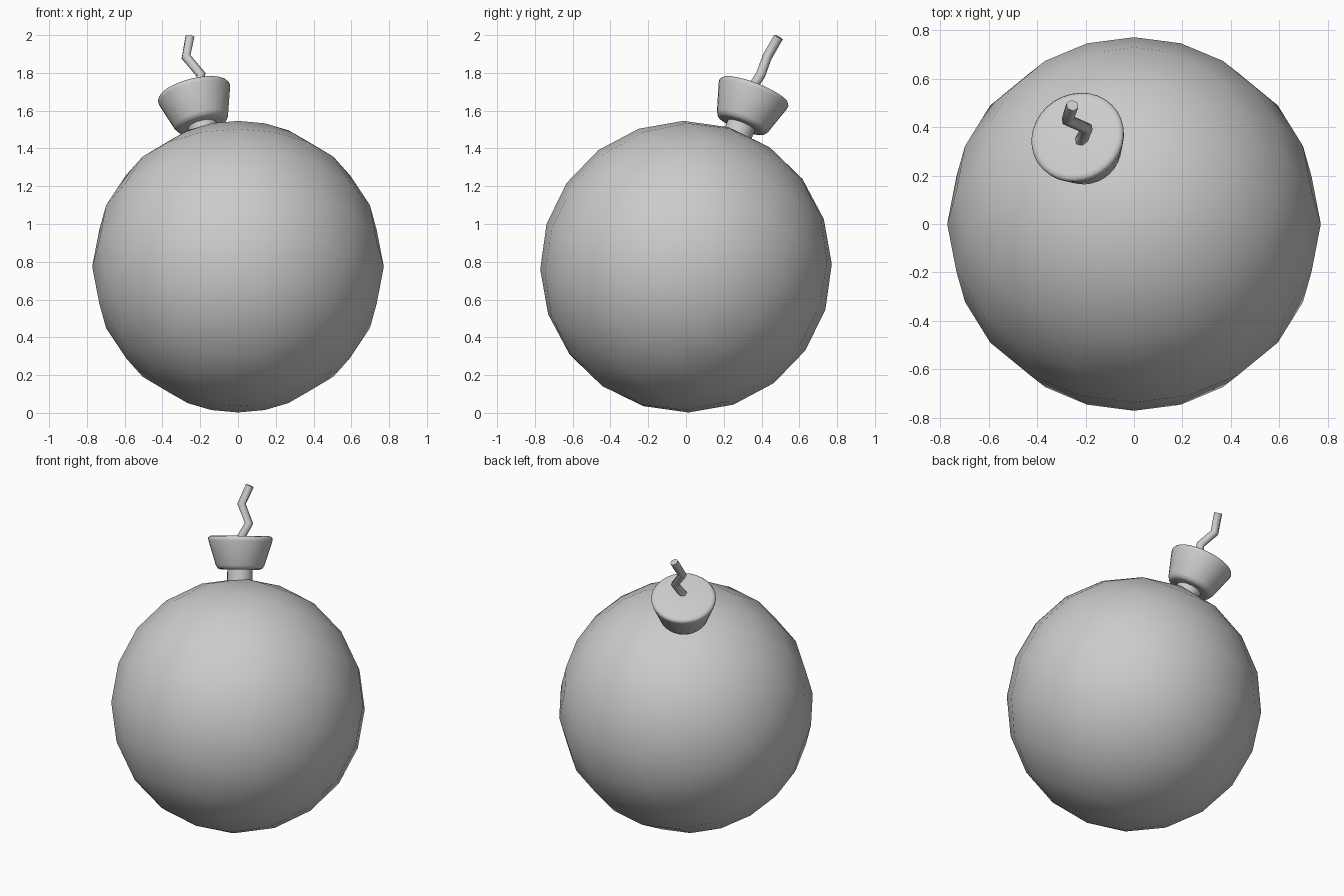
import bpy
import bmesh
import math
from mathutils import Matrix, Vector

cube = bpy.data.objects.get("Cube")
if cube:
    bpy.data.objects.remove(cube, do_unlink=True)

CENTRE = Vector((0, 0, 0.774))
AXIS = Vector((-0.23, 0.354, 0.906)).normalized()  # neck and cap direction

grey = bpy.data.materials.new("plain_grey")
grey.use_nodes = True
grey.diffuse_color = (0.6, 0.6, 0.6, 1)
grey.node_tree.nodes["Principled BSDF"].inputs["Base Color"].default_value = grey.diffuse_color


def add_object(name, data):
    obj = bpy.data.objects.new(name, data)
    bpy.context.collection.objects.link(obj)
    data.materials.append(grey)
    return obj


def smooth(obj, degrees):
    bpy.ops.object.select_all(action="DESELECT")
    obj.select_set(True)
    bpy.context.view_layer.objects.active = obj
    bpy.ops.object.shade_smooth_by_angle(angle=math.radians(degrees))


def lathe(name, profile, sides):
    """Spin (radius, height) points around the neck axis."""
    bm = bmesh.new()
    rings = []
    for radius, height in profile:
        ring = bmesh.ops.create_circle(bm, segments=sides, radius=radius,
                                       matrix=Matrix.Translation((0, 0, height)))
        rings.append(ring["verts"])
    for low, high in zip(rings, rings[1:]):
        for i in range(sides):
            j = (i + 1) % sides
            bm.faces.new((low[i], low[j], high[j], high[i]))
    bm.faces.new(rings[0])
    bm.faces.new(rings[-1])
    bmesh.ops.recalc_face_normals(bm, faces=bm.faces)
    mesh = bpy.data.meshes.new(name)
    bm.to_mesh(mesh)
    bm.free()
    obj = add_object(name, mesh)
    obj.location = CENTRE
    obj.rotation_euler = AXIS.to_track_quat("Z", "Y").to_euler()
    smooth(obj, 50)
    return obj


# Round body, with its poles tilted towards the back
bpy.ops.mesh.primitive_uv_sphere_add(segments=20, ring_count=10, radius=0.772,
                                     location=CENTRE, rotation=(math.radians(-35), 0, 0))
body = bpy.context.object
body.name = "ball_body"
body.data.materials.append(grey)
smooth(body, 60)

# Neck and tapered cap with rounded rims
lathe("neck", [(0.077, 0.70), (0.077, 0.84)], 20)
lathe("cap", [(0.115, 0.825), (0.135, 0.831), (0.147, 0.85), (0.194, 1.0),
              (0.196, 1.014), (0.188, 1.026), (0.172, 1.03)], 32)

# Crooked fuse
curve = bpy.data.curves.new("fuse", "CURVE")
curve.dimensions = "3D"
curve.bevel_depth = 0.026
curve.bevel_resolution = 1
curve.use_fill_caps = True
path = [(-0.225, 0.33, 1.69), (-0.195, 0.395, 1.79), (-0.275, 0.43, 1.885), (-0.255, 0.49, 1.99)]
spline = curve.splines.new("POLY")
spline.points.add(len(path) - 1)
for point, co in zip(spline.points, path):
    point.co = (*co, 1)
spline.use_smooth = True
add_object("fuse", curve)
